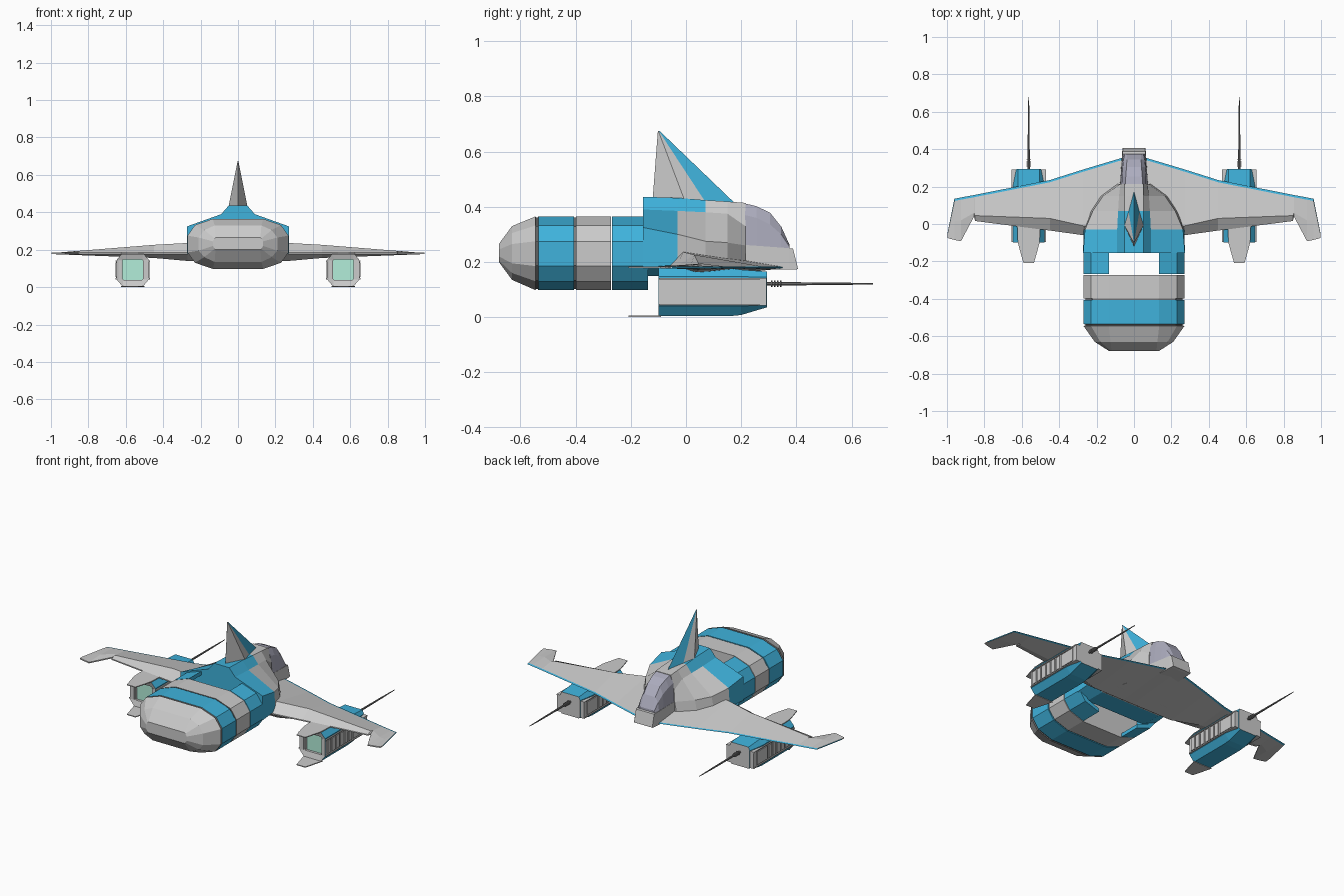
import bpy, bmesh, math

if "Cube" in bpy.data.objects:
    bpy.data.objects.remove(bpy.data.objects["Cube"])


def material(name, rgb):
    m = bpy.data.materials.new(name)
    m.diffuse_color = (*rgb, 1)
    m.use_nodes = True
    m.node_tree.nodes["Principled BSDF"].inputs["Base Color"].default_value = m.diffuse_color
    return m


GREY = material("grey_paint", (0.8, 0.8, 0.8))
BLUE = material("blue_paint", (0.05, 0.45, 0.72))
GLASS = material("canopy_glass", (0.42, 0.42, 0.52))
MINT = material("engine_glow", (0.45, 0.85, 0.7))
DARK = material("gun_metal", (0.2, 0.2, 0.2))
MATS = [GREY, BLUE, GLASS, MINT, DARK]


def loft(name, rings, colour=lambda i, j: 0, caps=(0, 0), mirror=False):
    """Skin closed rings; colour(i, j) picks the material of band i, side j; caps None = open."""
    bm = bmesh.new()
    rows = [[bm.verts.new(p) for p in r] for r in rings]
    n = len(rows[0])
    for i in range(len(rows) - 1):
        for j in range(n):
            k = (j + 1) % n
            f = bm.faces.new((rows[i][j], rows[i][k], rows[i + 1][k], rows[i + 1][j]))
            f.material_index = colour(i, j)
    for row, c in ((rows[0], caps[0]), (rows[-1], caps[1])):
        if c is not None:
            bm.faces.new(row).material_index = c
    bmesh.ops.remove_doubles(bm, verts=bm.verts, dist=1e-5)
    bmesh.ops.recalc_face_normals(bm, faces=bm.faces)
    me = bpy.data.meshes.new(name)
    bm.to_mesh(me)
    bm.free()
    for m in MATS:
        me.materials.append(m)
    ob = bpy.data.objects.new(name, me)
    bpy.context.collection.objects.link(ob)
    if mirror:
        ob.modifiers.new("mirror", "MIRROR").use_clip = True
    return ob


def sym(half, y, cx=0.0, s=1.0, cz=0.0):
    """Left-right symmetric ring at y from a half profile listed top to bottom."""
    pts = half + [(-x, z) for x, z in reversed(half)]
    return [(cx + x * s, y, cz + (z - cz) * s) for x, z in pts]


def box(name, x0, x1, y0, y1, z0, z1, c=0):
    r = lambda y: [(x0, y, z0), (x1, y, z0), (x1, y, z1), (x0, y, z1)]
    return loft(name, [r(y0), r(y1)], lambda i, j: c, (c, c), True)


# Cargo tank: faceted bands with grooves between and a blunt domed end
OCT = [(.135, .365), (.23, .332), (.27, .275), (.27, .185), (.23, .13), (.135, .098)]
CAP = [(.12, .265), (.125, .26), (.135, .245), (.135, .22), (.125, .205), (.12, .20)]
MID = [(.125, .33), (.18, .305), (.21, .265), (.21, .195), (.18, .16), (.125, .135)]
steps = [(-.545, 1), (-.543, .965), (-.537, .965), (-.535, 1), (-.406, 1), (-.406, .965),
         (-.399, .965), (-.399, 1), (-.272, 1)]
rings = [sym(CAP, -.678), sym(MID, -.63)] + [sym(OCT, y, 0, s, .232) for y, s in steps]
loft("cargo_tank", rings, lambda i, j: 1 if i in (5, 6) else (4 if i in (2, 3, 4, 7, 8) else 0))

# Side clamps joining tank and fuselage, open at top and bottom
inner = [(.135, .12), (.215, .15), (.245, .195), (.245, .265), (.215, .312), (.135, .342)]
loft("tank_clamp", [[(x, y, z) for x, z in OCT + inner] for y in (-.268, -.137)],
     lambda i, j: 1, (1, 1), True)

# Fuselage
body = [
    (-.155, [(.05, .436), (.09, .39), (.272, .325), (.272, .18), (.2, .15)]),
    (-.03, [(.05, .432), (.09, .385), (.262, .30), (.27, .19), (.2, .15)]),
    (.07, [(.05, .424), (.085, .38), (.22, .275), (.235, .19), (.18, .15)]),
    (.15, [(.05, .419), (.08, .375), (.165, .27), (.18, .19), (.14, .16)]),
    (.215, [(.05, .414), (.072, .33), (.075, .26), (.09, .19), (.08, .172)]),
]
loft("fuselage", [sym(h, y) for y, h in body],
     lambda i, j: 1 if i == 0 or (i == 1 and j in (0, 8, 9)) else 0, (1, 0))

# Nose under the canopy
nose = [
    (.21, [(.074, .262), (.075, .172)]),
    (.375, [(.062, .25), (.064, .172)]),
    (.388, [(.06, .248), (.063, .172)]),
    (.405, [(.06, .178), (.062, .174)]),
]
loft("nose", [sym(h, y) for y, h in nose])

# Canopy
canopy = [
    (.213, [(.045, .412), (.065, .37), (.073, .26)]),
    (.255, [(.044, .402), (.064, .36), (.07, .257)]),
    (.305, [(.04, .378), (.06, .335), (.066, .254)]),
    (.345, [(.038, .328), (.056, .30), (.062, .252)]),
    (.375, [(.036, .262), (.05, .255), (.058, .25)]),
]
loft("canopy", [sym(h, y) for y, h in canopy], lambda i, j: 2, (2, 2))


# Tail fin: diamond section drawn to a point, with blue leading edge
def fin_ring(hw, lead, edge, wide, rear, z):
    return [(0, lead, z), (hw * .55, edge, z), (hw, wide, z), (0, rear, z),
            (-hw, wide, z), (-hw * .55, edge, z)]


loft("tail_fin", [fin_ring(.055, .18, .075, 0, -.122, .41),
                  fin_ring(.002, -.095, -.098, -.1, -.102, .674)],
     lambda i, j: 1 if j in (0, 5) else 0)

# Wings: x, leading edge y, ridge y, trailing edge y, ridge top z, ridge bottom z
stations = [
    (0, .37, -.01, -.06, .245, .14),
    (.07, .352, -.01, -.06, .245, .14),
    (.27, .292, -.01, -.06, .236, .14),
    (.45, .235, .03, -.035, .226, .156),
    (.85, .156, .045, .016, .194, .171),
    (.855, .155, .06, .04, .194, .171),
    (.925, .142, .02, -.092, .188, .174),
    (.96, .135, .02, -.085, .185, .175),
    (.997, -.05, -.06, -.075, .182, .178),
]
rings = []
for x, le, rid, te, zt, zb in stations:
    t = .012 / (le - rid) if le - rid > .02 else .3
    y1 = le + (rid - le) * t
    rings.append([(x, le, .18), (x, y1, .183), (x, rid, zt), (x, te, .184),
                  (x, te, .177), (x, rid, zb), (x, y1, .177)])
loft("wings", rings, lambda i, j: 1 if j in (0, 6) else 0, (None, 0), True)

# Engine pods with recessed glowing exhaust
PX = .563
POD = [(.058, .178), (.085, .148), (.085, .04), (.055, .004)]
FRONT = [(.058, .165), (.066, .145), (.066, .045), (.055, .036)]
EXH = [(.05, .147), (.054, .143), (.054, .043), (.05, .039)]
rings = [sym(EXH, -.075, PX), sym(EXH, -.09, PX), sym(POD, -.1, PX), sym(POD, .16, PX),
         sym([(.058, .172), (.085, .147), (.085, .04), (.055, .008)], .2, PX),
         sym(FRONT, .294, PX)]
loft("engine_pod", rings, lambda i, j: 1 if i > 1 else 0, (3, 0), True)

# Pod side panels with raised tiles, and exhaust plates above and below
for side, tag in ((-1, "inner"), (1, "outer")):
    def slab(name, y0, y1, z0, z1, d):
        a, b = sorted((PX + side * .06, PX + side * d))
        return box(name, a, b, y0, y1, z0, z1)
    slab(tag + "_pod_panel", -.097, .292, .042, .142, .086)
    for z in (.042, .136):
        slab(tag + "_pod_rail", -.097, .292, z, z + .006, .092)
    for i in range(6):
        slab(tag + "_pod_tile", -.081 + i * .04, -.051 + i * .04, .053, .131, .091)
    slab(tag + "_pod_tile", .163, .258, .053, .131, .091)
    slab(tag + "_pod_front_post", .268, .292, .042, .142, .09)
for z, y0, tag in ((.179, .0, "upper"), (.001, -.09, "lower")):
    out = [(y0, .062), (-.1, .058), (-.16, .042), (-.208, .028)]
    loft(tag + "_exhaust_plate",
         [[(PX - w, y, z), (PX + w, y, z), (PX + w, y, z + .005), (PX - w, y, z + .005)]
          for y, w in out], mirror=True)


# Guns: tapered barrel with cooling rings
def turned(name, profile, n=8):
    rings = [[(PX + r * math.cos(2 * math.pi * k / n), y, .121 + r * math.sin(2 * math.pi * k / n))
              for k in range(n)] for y, r in profile]
    loft(name, rings, lambda i, j: 4, (4, 4), True)


turned("gun_barrel", [(.28, .007), (.345, .006), (.56, .0045), (.678, .002)])
for i in range(4):
    y = .308 + i * .011
    turned("gun_ring", [(y, .012), (y + .005, .012)])
